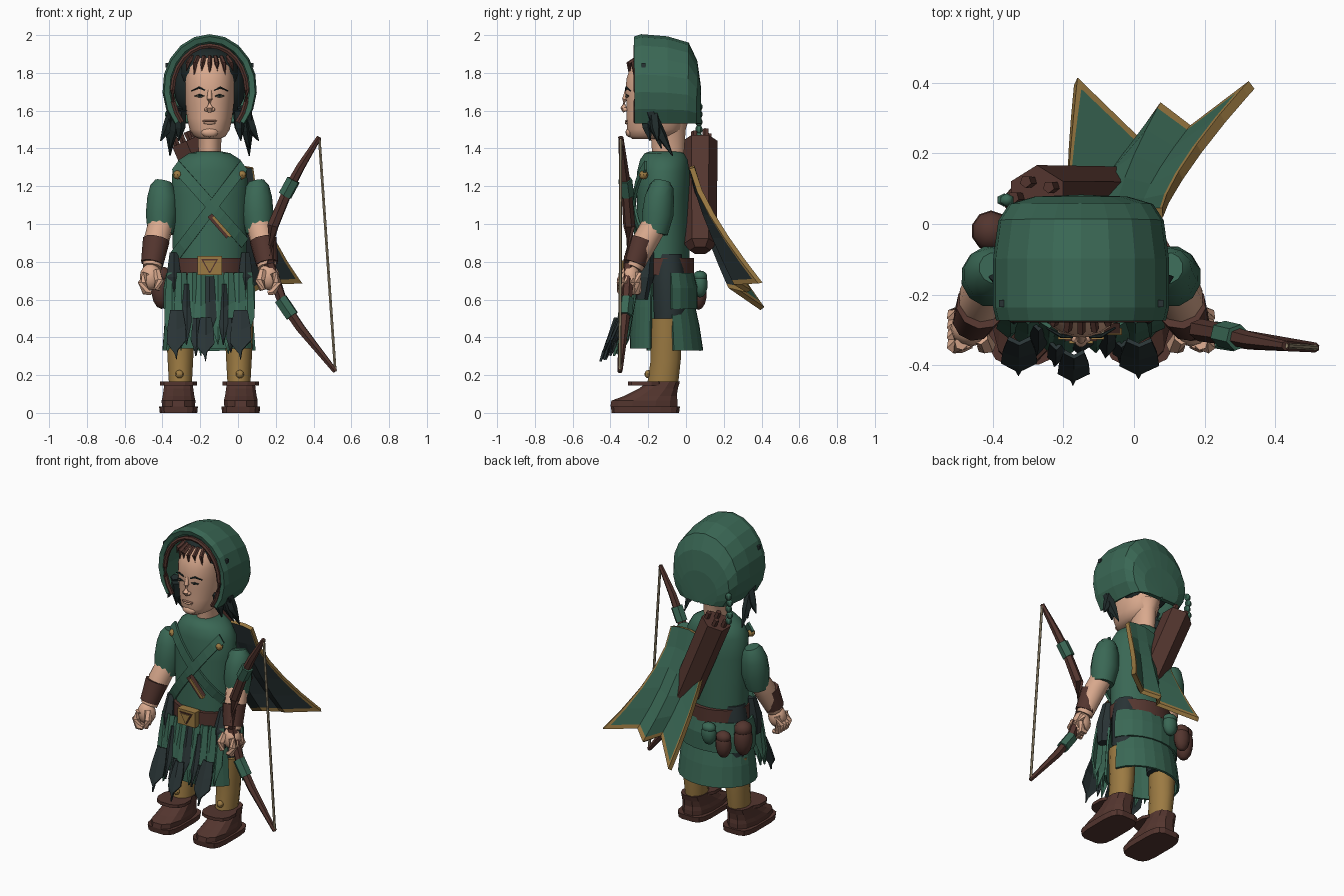
import bpy, bmesh, math
from mathutils import Vector, Matrix

if "Cube" in bpy.data.objects:
    bpy.data.objects.remove(bpy.data.objects["Cube"])

CX, CY = -0.15, -0.12  # body axis


def material(name, *rgb):
    m = bpy.data.materials.new(name)
    m.use_nodes = True
    m.diffuse_color = (*rgb, 1)
    m.node_tree.nodes["Principled BSDF"].inputs["Base Color"].default_value = (*rgb, 1)
    return m


GREEN = material("forest green", .042, .137, .09)
DARK = material("dark cloth", .022, .034, .036)
BROWN = material("leather brown", .088, .036, .028)
SKIN = material("skin", .7, .4, .27)
GOLD = material("ochre gold", .33, .195, .055)
HAIR = material("black hair", .014, .024, .024)
CORD = material("pale cord", .33, .27, .17)
LIP = material("lip", .4, .2, .14)


def finish(name, bm, mat, smooth=True, recalc=True):
    if recalc:
        bmesh.ops.recalc_face_normals(bm, faces=bm.faces[:])
    me = bpy.data.meshes.new(name)
    bm.to_mesh(me)
    bm.free()
    ob = bpy.data.objects.new(name, me)
    bpy.context.collection.objects.link(ob)
    me.materials.append(mat)
    if smooth:
        bpy.ops.object.select_all(action='DESELECT')
        ob.select_set(True)
        bpy.context.view_layer.objects.active = ob
        bpy.ops.object.shade_smooth_by_angle(angle=math.radians(42))
    return ob


def skin_rings(rings, closed=True):
    bm = bmesh.new()
    vs = [[bm.verts.new(p) for p in r] for r in rings]
    n = len(vs[0])
    for a, b in zip(vs, vs[1:]):
        for i in range(n if closed else n - 1):
            j = (i + 1) % n
            bm.faces.new((a[i], a[j], b[j], b[i]))
    if closed:
        bm.faces.new(vs[0])
        bm.faces.new(vs[-1])
    return bm


def loft(name, x, rings, mat, n=16, power=2, smooth=True):
    """Stack of level rings: (z, half width, front y, back y)."""
    out = []
    for z, rx, yf, yb in rings:
        ring = []
        for i in range(n):
            a = math.tau * (i + .5) / n
            c, s = (math.copysign(abs(v) ** (2 / power), v) for v in (math.cos(a), math.sin(a)))
            ring.append((x + rx * c, (yf + yb) / 2 + (yb - yf) / 2 * s, z))
        out.append(ring)
    return finish(name, skin_rings(out), mat, smooth)


def tube(name, pts, radii, mat, n=10, smooth=True):
    pts = [Vector(p) for p in pts]
    out = []
    for i, p in enumerate(pts):
        q = (pts[min(i + 1, len(pts) - 1)] - pts[max(i - 1, 0)]).to_track_quat('Z', 'Y')
        out.append([p + q @ Vector((math.cos(math.tau * k / n), math.sin(math.tau * k / n), 0)) * radii[i]
                    for k in range(n)])
    return finish(name, skin_rings(out), mat, smooth)


def sheet(name, rows, mat, thick=.012, offset=-1):
    ob = finish(name, skin_rings(rows, closed=False), mat, False, recalc=False)
    s = ob.modifiers.new("thickness", 'SOLIDIFY')
    s.thickness, s.offset = thick, offset
    return ob


def ball(name, c, r, mat, seg=12):
    bm = bmesh.new()
    bmesh.ops.create_uvsphere(bm, u_segments=seg, v_segments=seg // 2 + 2, radius=1)
    bmesh.ops.transform(bm, verts=bm.verts[:], matrix=Matrix.Translation(c) @ Matrix.Diagonal((*r, 1)))
    return finish(name, bm, mat)


def box(name, c, size, mat, tilt=0):
    bm = bmesh.new()
    bmesh.ops.create_cube(bm, size=1)
    bmesh.ops.transform(bm, verts=bm.verts[:], matrix=Matrix.Translation(c)
                        @ Matrix.Rotation(tilt, 4, 'Y') @ Matrix.Diagonal((*size, 1)))
    return finish(name, bm, mat, False)


def lerp(a, b, t):
    return a + (b - a) * t


# Torso, neck, belt
loft("tunic", CX, [(.76, .195, -.27, .02), (.95, .2, -.265, .02), (1.15, .205, -.26, .02), (1.28, .2, -.26, .02),
                   (1.34, .165, -.245, .01), (1.375, .11, -.22, -.01), (1.385, .06, -.19, -.03)], GREEN, 20)
loft("neck", CX, [(1.36, .06, -.18, -.01), (1.5, .065, -.19, 0), (1.56, .09, -.2, .02)], SKIN)
loft("belt", CX, [(.73, .205, -.295, .045), (.82, .205, -.295, .045)], BROWN, 20)
box("buckle", (CX, -.3, .78), (.13, .055, .1), GOLD)
for name, k, y, mat in (("buckle_inlay", 1, -.326, BROWN), ("buckle_center", .75, -.332, GOLD)):
    sheet(name, [[(CX - .045 * k, y, .785 + .03 * k), (CX + .045 * k, y, .785 + .03 * k)],
                 [(CX - .003, y, .785 - .045 * k), (CX + .003, y, .785 - .045 * k)]], mat, .006)

# Crossed chest straps that follow the torso curve
for s, low, name in ((1, .83, "strap_right"), (-1, .9, "strap_left")):
    rows = []
    for i in range(10):
        u, z = lerp(.18, -.185, i / 9) * s, lerp(1.31, low, i / 9)
        y = CY - .152 * math.sqrt(1 - (u / .22) ** 2) - (.006 if s > 0 else 0)
        rows.append([(CX + u - s * .018, y, z + .024), (CX + u + s * .018, y, z - .024)])
    sheet(name, rows, GREEN, .014, 0)
box("knife_handle", (-.1, -.295, .99), (.03, .03, .15), BROWN, -.72)
box("knife_trim", (-.085, -.305, .985), (.014, .02, .14), GOLD, -.72)

# Parts mirrored about the body axis
for s, side in ((-1, "right_"), (1, "left_")):
    def P(u, y, z):
        return (CX + s * u, y, z)
    tube(side + "sleeve", [P(.245, -.125, 1.225), P(.25, -.13, 1.2), P(.253, -.14, 1.14), P(.255, -.15, 1.05),
                           P(.26, -.165, .95)], [.045, .064, .08, .086, .07], GREEN, 12)
    tube(side + "forearm", [P(.258, -.165, 1), P(.28, -.21, .92), P(.305, -.28, .77)], [.068, .068, .052], SKIN)
    tube(side + "bracer", [P(.283, -.23, .915), P(.305, -.275, .79)], [.072, .06], BROWN)
    ball(side + "palm", P(.312, -.295, .72), (.058, .052, .07), SKIN)
    for k in range(4):
        y = -.338 + k * .028
        tube(side + "finger", [P(.34, y, .74), P(.358, y - .005, .69), P(.338, y - .005, .64), P(.31, y, .635)],
             [.02, .024, .022, .014], SKIN, 6)
    tube(side + "thumb", [P(.285, -.32, .75), P(.265, -.345, .7), P(.28, -.35, .65)], [.024, .024, .016], SKIN, 6)
    ball(side + "shoulder_button", P(.17, -.225, 1.26), (.024, .024, .024), GOLD, 8)
    # Legs and boots
    loft(side + "thigh", CX + s * .13, [(.84, .07, -.18, -.02), (.72, .095, -.18, -.005), (.55, .1, -.175, .005),
                                        (.43, .085, -.165, -.02)], DARK, 12)
    loft(side + "hip_cloth", CX + s * .19, [(.85, .025, -.235, -.17), (.72, .045, -.285, -.17), (.6, .03, -.28, -.2)],
         DARK, 6, 2, False)
    loft(side + "trouser", CX + s * .155, [(.5, .08, -.19, -.02), (.4, .076, -.19, -.02), (.28, .07, -.19, -.025),
                                           (.14, .062, -.21, -.04)], GOLD, 12)
    ball(side + "knee_stud", P(.16, -.2, .205), (.022, .02, .022), GOLD, 8)
    bx = CX + s * .165
    loft(side + "sole", bx, [(0, .1, -.395, -.035), (.035, .104, -.4, -.03)], BROWN, 16, 4, False)
    loft(side + "boot", bx, [(.035, .09, -.405, -.04), (.065, .092, -.4, -.04), (.09, .086, -.33, -.045),
                             (.13, .08, -.25, -.04), (.165, .076, -.205, -.03)], BROWN, 12, 2.5, False)
    loft(side + "boot_strap", bx, [(.145, .1, -.31, -.12), (.165, .1, -.31, -.12)], BROWN, 12, 2.6, False)
    # Hanging hair and hood rivets
    for u, y, z, du, dy, dz in ((.17, -.2, 1.62, .04, .07, -.22), (.2, -.19, 1.6, .01, .12, -.24),
                                (.2, -.17, 1.58, .06, .02, -.14), (.15, -.22, 1.6, .015, .03, -.16)):
        tube(side + "hair_lock", [P(u, y, z), P(u + du * .4, y + dy * .5, z + dz * .55), P(u + du, y + dy, z + dz)],
             [.028, .028, .003], HAIR, 5, False)
    box(side + "hood_rivet", P(.222, -.225, 1.84), (.022, .02, .024), DARK)
    # Facial features
    ball(side + "eye_white", P(.052, -.311, 1.676), (.02, .009, .006), CORD, 8)
    ball(side + "iris", P(.052, -.318, 1.676), (.007, .004, .006), HAIR, 8)
    tube(side + "eyelid", [P(.028, -.316, 1.676), P(.052, -.318, 1.685), P(.078, -.304, 1.677)],
         [.003, .004, .003], HAIR, 5)
    tube(side + "eyebrow", [P(.024, -.32, 1.708), P(.057, -.317, 1.722), P(.097, -.294, 1.705)],
         [.004, .006, .003], HAIR, 6)
    ball(side + "nostril", P(.016, -.322, 1.606), (.013, .016, .011), SKIN, 8)

# Head
loft("head", CX, [(1.45, .055, -.285, -.1), (1.465, .085, -.303, -.06), (1.5, .107, -.313, -.02), (1.56, .12, -.316, 0),
                  (1.64, .129, -.316, 0), (1.7, .131, -.322, 0), (1.77, .131, -.316, 0), (1.83, .122, -.295, -.01),
                  (1.88, .09, -.255, -.05)], SKIN, 24, 2.2)
tube("nose", [(CX, -.312, 1.71), (CX, -.325, 1.66), (CX, -.331, 1.615), (CX, -.322, 1.595)], [.011, .014, .018, .012], SKIN)
ball("upper_lip", (CX, -.313, 1.546), (.04, .01, .006), LIP)
ball("lower_lip", (CX, -.312, 1.535), (.033, .012, .008), SKIN)
ball("chin", (CX, -.298, 1.485), (.045, .022, .026), SKIN)
ball("hair_cap", (CX, -.14, 1.8), (.155, .135, .135), HAIR, 16)
ball("hair_back", (CX, -.1, 1.72), (.19, .13, .19), HAIR, 16)
for i in range(7):
    u = lerp(-.115, .115, i / 6)
    y = -.3 + 4 * u * u
    tube("fringe_lock", [(CX + u * .8, y + .05, 1.885), (CX + u, y - .004, 1.85), (CX + u * 1.08, y, 1.81 - .03 * (i % 2))],
         [.012, .013, .002], BROWN, 5, False)


# Hood: arches stacked front to back, with a flat lower edge
def arch(y, kx, kz, n=15):
    angles = [math.radians(lerp(-42, 222, i / (n - 1))) for i in range(n)]
    return [(CX + .235 * kx * math.cos(a), y, 1.53 + (.19 + .27 * math.sin(a)) * kz) for a in angles]


sheet("hood", [arch(*k) for k in ((-.27, .965, .975), (-.235, 1, 1), (-.1, 1, .975), (.005, .94, .91), (.045, .83, .72),
                                  (.063, .55, .45), (.068, .02, .02))], GREEN, .03, 0)
tube("hood_lining", arch(-.265, .84, .9, 19), [.014] * 19, BROWN, 6)
for i in range(5):
    ball("hood_braid", (-.36 - .008 * (i % 2), .068, 1.62 - .04 * i), (.022, .02, .024), GREEN, 6)

# Skirt tiers, open at the left hip
for name, a0, a1, rings in (("back_skirt_upper", 14, 205, ((.74, .225, .155), (.66, .24, .175), (.55, .24, .175))),
                            ("back_skirt_lower", 15, 205, ((.62, .21, .15), (.46, .235, .185), (.33, .245, .205))),
                            ("front_skirt", 203, 337, ((.76, .2, .15), (.56, .22, .165), (.34, .235, .17)))):
    angles = [math.radians(lerp(a0, a1, i / 12)) for i in range(13)]
    sheet(name, [[(CX + rx * math.cos(a), CY + ry * math.sin(a), z) for a in angles] for z, rx, ry in rings], GREEN, .014, 0)

# Pointed front strips, each folded along its middle: offset, top, tip, half width, flare
for u, head, tip, w, flare, mat in ((-.2, .74, .36, .035, .06, GREEN), (-.15, .74, .33, .035, .07, GREEN),
                                    (-.09, .74, .36, .036, .07, GREEN), (-.045, .74, .3, .032, .08, GREEN),
                                    (.045, .74, .36, .036, .07, GREEN), (.1, .74, .31, .036, .07, GREEN),
                                    (.155, .74, .34, .036, .07, GREEN), (.2, .74, .38, .034, .06, GREEN),
                                    (-.175, .54, .28, .05, .135, DARK), (-.02, .5, .27, .044, .135, DARK),
                                    (.165, .54, .28, .055, .14, DARK), (0, .72, .38, .032, .08, DARK),
                                    (-.12, .68, .36, .018, .09, DARK), (.075, .68, .36, .018, .09, DARK),
                                    (-.07, .5, .3, .02, .1, DARK), (.115, .5, .32, .02, .1, DARK)):
    rows = []
    for t, k in ((0, .6), (.4, .9), (.75, 1), (1, .15)):
        z = lerp(head, tip, t)
        y = -.275 + .8 * u * u - flare * (.74 - z) / .4
        rows.append([(CX + u - w * k, y, z + .03 * t), (CX + u, y - .015, z), (CX + u + w * k, y, z + .05 * t)])
    sheet("front_strip", rows, mat)

# Cape: swept back and to the left, gold border and dark lining
top = [Vector((x, .045, z)) for x, z in ((-.19, 1.25), (-.12, 1.29), (-.05, 1.31), (.02, 1.31), (.08, 1.3))]
hem = [Vector(p) for p in ((-.16, .415, .56), (.01, .25, .67), (.075, .345, .65), (.16, .28, .69), (.325, .405, .69))]
for line in (top, hem):
    line.insert(1, line[0].lerp(line[1], .08))
    line.insert(-1, line[-1].lerp(line[-2], .12))
cape = sheet("cape", [[(lerp(a.x, b.x, t ** 1.8), lerp(a.y, b.y, t ** 1.35), lerp(a.z, b.z, t)) for a, b in zip(top, hem)]
                      for t in (0, .2, .4, .6, .8, .96, 1)], GREEN, .028)
for m in (DARK, GOLD):
    cape.data.materials.append(m)
cols = len(top) - 1
for f in cape.data.polygons:
    if f.index // cols == 5 or f.index % cols in (0, cols - 1):
        f.material_index = 2
cape.modifiers["thickness"].material_offset = 1
cape.modifiers["thickness"].material_offset_rim = 2

# Quiver with arrow ends
qa, qb = Vector((-.03, .075, .86)), Vector((-.275, .075, 1.44))
tube("quiver", [qa, lerp(qa, qb, .06), qb], [.055, .088, .092], BROWN, 6, False)
for dx, dy in ((-.05, 0), (-.015, .045), (.02, -.03), (.05, .03)):
    o = Vector((dx, dy, dx * .4))
    tube("arrow_end", [lerp(qa, qb, .9) + o, lerp(qa, qb, 1.07) + o], [.014, .018], BROWN, 5, False)

# Belt pouches
for c, r, mat in (((-.405, -.02, .66), (.058, .06, .11), BROWN), ((-.32, .065, .63), (.052, .045, .085), BROWN),
                  ((-.22, .075, .68), (.05, .04, .07), GREEN)):
    ball("pouch", c, r, mat, 10)
    ball("pouch_flap", (c[0], c[1], c[2] + r[2] * .6), (r[0] * .95, r[1] * .95, r[2] * .45), mat, 10)

# Bow in the left hand
path = [Vector(p) for p in ((.43, -.345, 1.46), (.33, -.33, 1.3), (.265, -.315, 1.18), (.185, -.3, .99),
                            (.165, -.3, .79), (.235, -.315, .59), (.33, -.33, .45), (.515, -.35, .22))]
tube("bow", path, [.014, .024, .028, .032, .032, .028, .026, .014], BROWN, 6, False)
for i, ends in ((1, (.55, 1.25)), (5, (-.1, .55))):
    tube("bow_wrap", [lerp(path[i], path[i + 1], t) for t in ends], [.038, .038], GREEN, 6, False)
tube("bow_string", [path[0], path[-1]], [.008, .008], CORD, 6)
